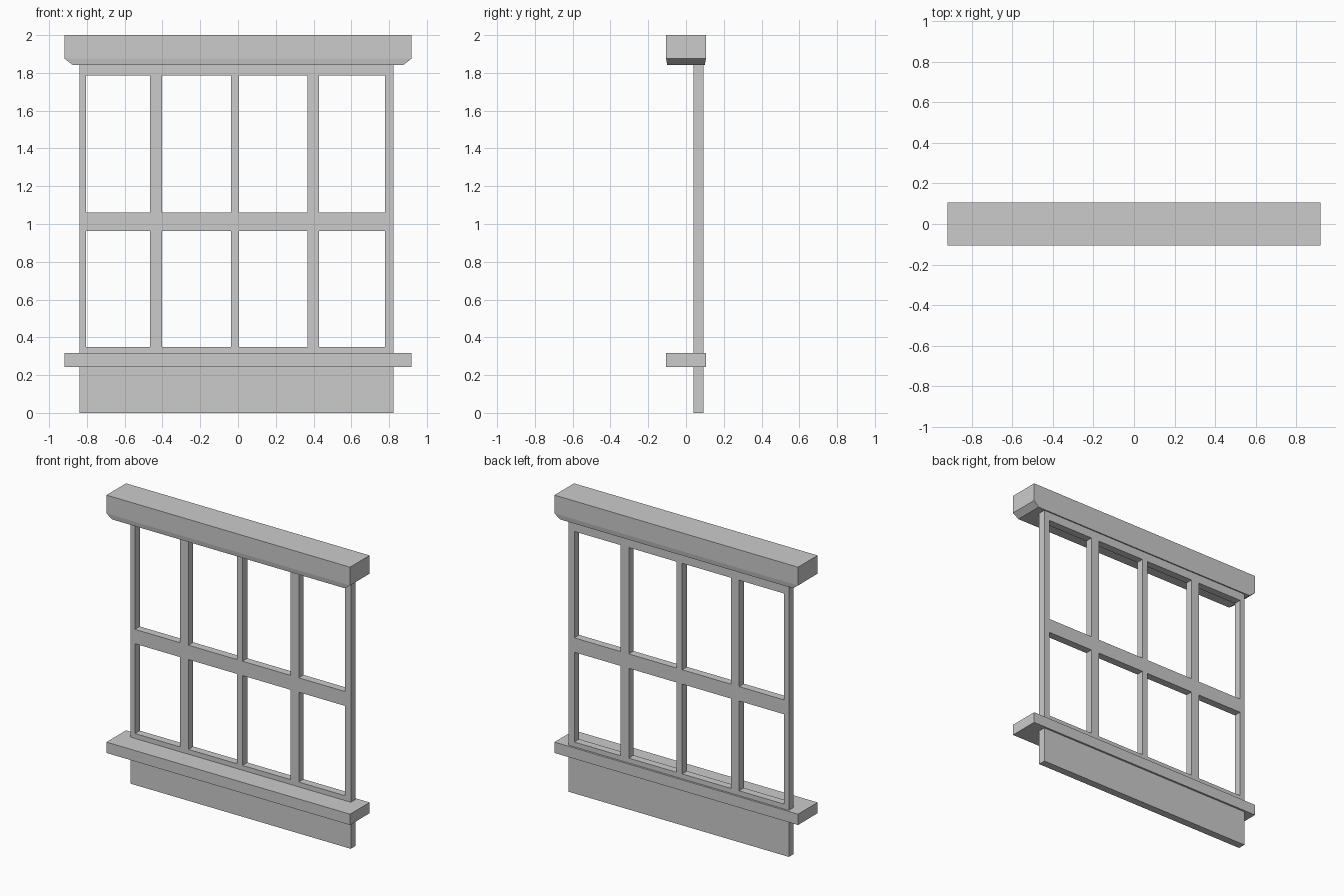
import bpy, bmesh

if "Cube" in bpy.data.objects:
    bpy.data.objects.remove(bpy.data.objects["Cube"])


def finish(bm, name):
    bmesh.ops.recalc_face_normals(bm, faces=bm.faces)
    mesh = bpy.data.meshes.new(name)
    bm.to_mesh(mesh)
    bm.free()
    obj = bpy.data.objects.new(name, mesh)
    bpy.context.collection.objects.link(obj)
    return obj


def box(name, x0, x1, y0, y1, z0, z1):
    bm = bmesh.new()
    bmesh.ops.create_cube(bm, size=1)
    for v in bm.verts:
        v.co = ((x0 + x1) / 2 + v.co.x * (x1 - x0),
                (y0 + y1) / 2 + v.co.y * (y1 - y0),
                (z0 + z1) / 2 + v.co.z * (z1 - z0))
    return finish(bm, name)


# Window frame: one lattice panel with eight openings, extruded in depth
xs = [-0.84, -0.805, -0.465, -0.402, -0.036, 0.006, 0.367, 0.43, 0.778, 0.822]
zs = [0.0, 0.35, 0.962, 1.06, 1.785, 1.998]
bm = bmesh.new()
grid = [[bm.verts.new((x, 0.04, z)) for z in zs] for x in xs]
for i in range(len(xs) - 1):
    for j in range(len(zs) - 1):
        if i % 2 and j % 2:
            continue  # glass opening
        bm.faces.new((grid[i][j], grid[i + 1][j], grid[i + 1][j + 1], grid[i][j + 1]))
ext = bmesh.ops.extrude_face_region(bm, geom=bm.faces[:], use_keep_orig=True)
for e in ext["geom"]:
    if isinstance(e, bmesh.types.BMVert):
        e.co.y = 0.092
bmesh.ops.dissolve_limit(bm, angle_limit=0.01, verts=bm.verts, edges=bm.edges)
finish(bm, "window_frame")

# Projecting sill
box("window_sill", -0.918, 0.918, -0.105, 0.105, 0.243, 0.317)

# Header: block whose lower lip tapers inward
header = box("window_header", -0.918, 0.918, -0.105, 0.105, 1.875, 2.0)
bm = bmesh.new()
bm.from_mesh(header.data)
bottom = min(bm.faces, key=lambda f: f.calc_center_median().z)
lip = bmesh.ops.extrude_discrete_faces(bm, faces=[bottom])["faces"][0]
bm.clear()
bmesh.ops.create_cube(bm, size=1)
for v in bm.verts:
    v.co = (v.co.x * 1.836, v.co.y * 0.21, 1.9375 + v.co.z * 0.125)
bottom = min(bm.faces, key=lambda f: f.calc_center_median().z)
ext = bmesh.ops.extrude_face_region(bm, geom=[bottom])
for e in ext["geom"]:
    if isinstance(e, bmesh.types.BMVert):
        e.co = (e.co.x * 0.955, e.co.y * 0.955, 1.843)
for f in [f for f in bm.faces if all(abs(v.co.z - 1.875) < 1e-4 for v in f.verts)]:
    bm.faces.remove(f)
bmesh.ops.recalc_face_normals(bm, faces=bm.faces)
bm.to_mesh(header.data)
bm.free()
